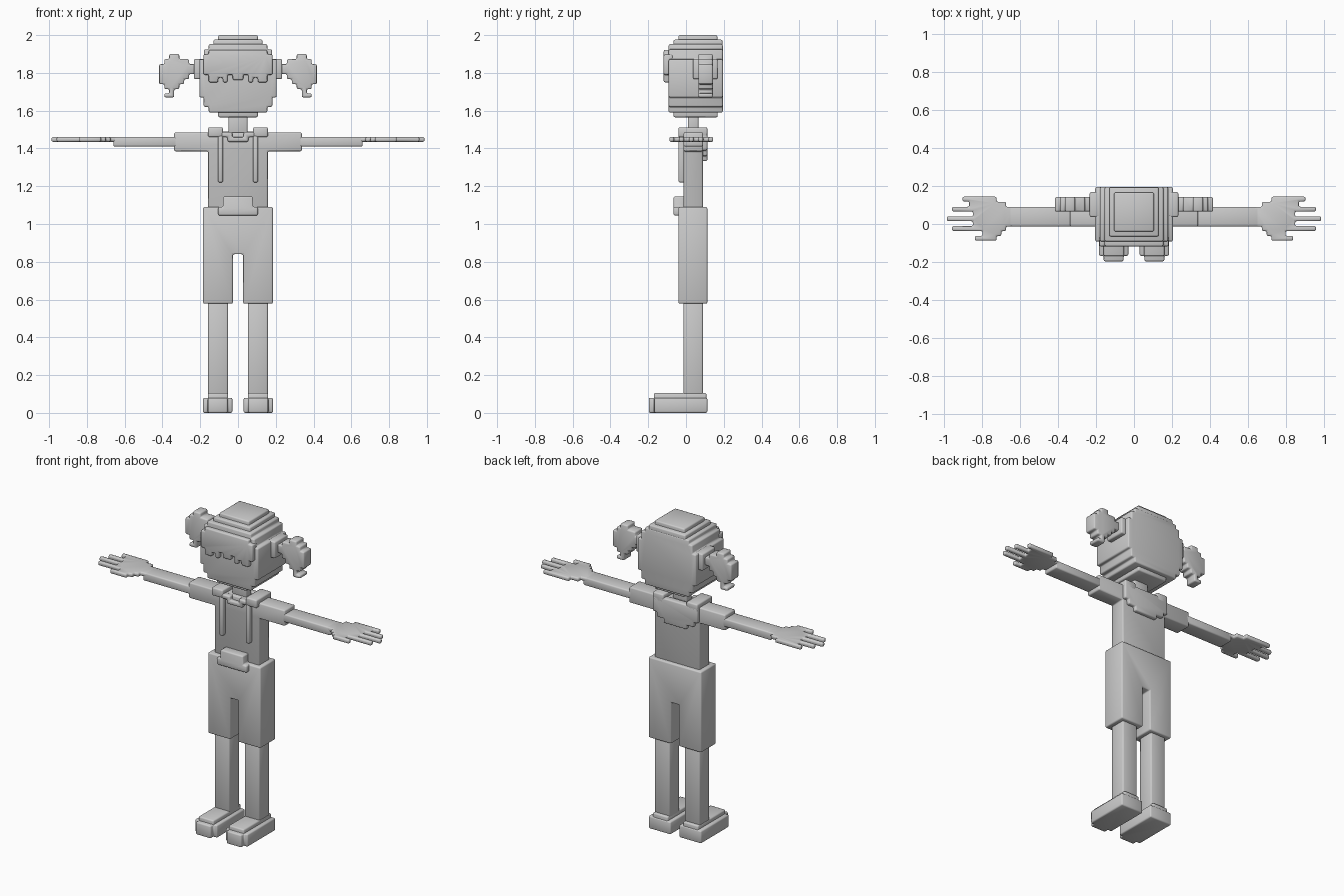
import bpy, bmesh, math

grey = bpy.data.materials.new("plain_grey")
grey.diffuse_color = (0.6, 0.6, 0.6, 1)
ROUND = 0.008


def prism(name, outline, axis, lo, hi, mirror=False):
    """Extrude a 2D outline along an axis, soften the edges, optionally mirror across x."""
    bm = bmesh.new()
    for s in ((1, -1) if mirror else (1,)):
        if axis == 'y':
            verts = [bm.verts.new((s * a, lo, b)) for a, b in outline]
            move = (0, hi - lo, 0)
        else:
            verts = [bm.verts.new((s * a, b, lo)) for a, b in outline]
            move = (0, 0, hi - lo)
        face = bm.faces.new(verts)
        ext = bmesh.ops.extrude_face_region(bm, geom=[face], use_keep_orig=True)
        new = [g for g in ext['geom'] if isinstance(g, bmesh.types.BMVert)]
        bmesh.ops.translate(bm, verts=new, vec=move)
    bmesh.ops.recalc_face_normals(bm, faces=bm.faces[:])
    bmesh.ops.bevel(bm, geom=bm.edges[:], offset=ROUND, segments=2, profile=0.5,
                    affect='EDGES', clamp_overlap=True)
    mesh = bpy.data.meshes.new(name)
    bm.to_mesh(mesh)
    bm.free()
    mesh.materials.append(grey)
    ob = bpy.data.objects.new(name, mesh)
    bpy.context.collection.objects.link(ob)
    bpy.ops.object.select_all(action='DESELECT')
    ob.select_set(True)
    bpy.context.view_layer.objects.active = ob
    bpy.ops.object.shade_smooth_by_angle(angle=math.radians(60))
    return ob


def box(name, x, y, z, mirror=False):
    return prism(name, [(x[0], z[0]), (x[1], z[0]), (x[1], z[1]), (x[0], z[1])],
                 'y', y[0], y[1], mirror)


def both(half):
    """Complete a right-hand half outline with its reflection."""
    return half + [(-a, b) for a, b in reversed(half)]


def steps(bottom, levels):
    """Symmetric stepped outline from (half width, top height) levels."""
    half, z = [], bottom
    for w, top in levels:
        half += [(w, z), (w, top)]
        z = top
    return both(half)


BODY = (-0.013, 0.09)      # depth shared by torso, arms and legs

# Shoes and legs
prism("shoes", [(0.03, 0.113), (0.185, 0.113), (0.185, -0.168), (0.16, -0.168),
                (0.16, -0.197), (0.055, -0.197), (0.055, -0.168), (0.03, -0.168)],
      'z', 0, 0.08, True)
box("shoe_uppers", (0.053, 0.16), (-0.17, 0.108), (0.05, 0.105), True)
box("legs", (0.053, 0.158), BODY, (0.08, 0.62), True)

# Shorts with a slot between the legs
prism("shorts", both([(0.185, 1.09), (0.185, 0.578), (0.027, 0.578), (0.027, 0.84)]),
      'y', -0.04, 0.113)

# Shirt and sleeves in one outline
prism("shirt", both([(0.158, 1.05), (0.158, 1.385), (0.338, 1.385), (0.338, 1.485)]),
      'y', *BODY)

# Front pouch
prism("pouch", steps(1.045, [(0.105, 1.09), (0.08, 1.145)]), 'y', -0.066, 0.0)

# Hood strings, shoulder collar, neckline and hood flap
box("hood_strings", (0.08, 0.106), (-0.04, 0.0), (1.22, 1.47), True)
box("shoulder_collar", (0.08, 0.158), (-0.04, 0.113), (1.46, 1.512), True)
prism("neckline", [(0.09, 1.487), (0.09, 1.46), (0.055, 1.46), (0.055, 1.435),
                   (-0.055, 1.435), (-0.055, 1.46), (-0.09, 1.46), (-0.09, 1.487),
                   (-0.03, 1.487), (-0.03, 1.46), (0.03, 1.46), (0.03, 1.487)],
      'y', -0.04, 0.0)
prism("hood_flap", steps(1.333, [(0.08, 1.36), (0.13, 1.39), (0.158, 1.49)]),
      'y', 0.07, 0.113)

# Forearms
box("forearms", (0.32, 0.66), BODY, (1.41, 1.461), True)

# Hands: flat palm with five fingers (tip, gap start, y range)
fingers = [(0.84, 0.80, -0.088, -0.063), (0.96, 0.85, -0.037, -0.011),
           (0.987, 0.85, 0.015, 0.040), (0.96, 0.87, 0.066, 0.091),
           (0.905, 0.87, 0.119, 0.144)]
hand = [(0.63, -0.013), (0.675, -0.013), (0.675, -0.037), (0.70, -0.037),
        (0.70, -0.063), (0.725, -0.063), (0.725, -0.088)]
for i, (tip, gap, y0, y1) in enumerate(fingers):
    if i:
        hand.append((fingers[i - 1][1], y0))
    hand += [(tip, y0), (tip, y1)]
    if i < 4:
        hand.append((gap, y1))
hand += [(0.725, 0.144), (0.725, 0.117), (0.675, 0.117), (0.675, 0.09), (0.63, 0.09)]
prism("hands", hand, 'z', 1.435, 1.461, True)

# Neck
box("neck", (-0.05, 0.05), (0.01, 0.066), (1.46, 1.6))

# Head: stepped block, with smaller tiers for chin and crown
prism("head", steps(1.59, [(0.155, 1.62), (0.182, 1.67), (0.205, 1.872),
                           (0.18, 1.925), (0.155, 1.952)]), 'y', -0.092, 0.195)
box("chin", (-0.105, 0.105), (-0.066, 0.168), (1.565, 1.62))
box("crown_lower", (-0.13, 0.13), (-0.066, 0.193), (1.92, 1.976))
box("crown_upper", (-0.105, 0.105), (-0.04, 0.166), (1.94, 2.0))

# Jagged fringe
prism("fringe", both([(0.155, 1.922), (0.155, 1.898), (0.183, 1.898), (0.183, 1.79),
                      (0.155, 1.79), (0.155, 1.75), (0.105, 1.75), (0.105, 1.775),
                      (0.08, 1.775), (0.08, 1.75), (0.055, 1.75), (0.055, 1.79),
                      (0.028, 1.79), (0.028, 1.762)]), 'y', -0.118, -0.07)

# Pigtails and their ties
box("hair_ties", (0.18, 0.234), (0.037, 0.168), (1.767, 1.873), True)
prism("pigtails", [(0.417, 1.846), (0.39, 1.846), (0.39, 1.873), (0.364, 1.873),
                   (0.364, 1.9), (0.311, 1.9), (0.311, 1.873), (0.259, 1.873),
                   (0.259, 1.846), (0.22, 1.846), (0.22, 1.794), (0.259, 1.794),
                   (0.259, 1.767), (0.285, 1.767), (0.285, 1.74), (0.311, 1.74),
                   (0.311, 1.714), (0.338, 1.714), (0.338, 1.67), (0.39, 1.67),
                   (0.39, 1.692), (0.364, 1.692), (0.364, 1.714), (0.39, 1.714),
                   (0.39, 1.74), (0.417, 1.74)], 'y', 0.065, 0.142, True)
